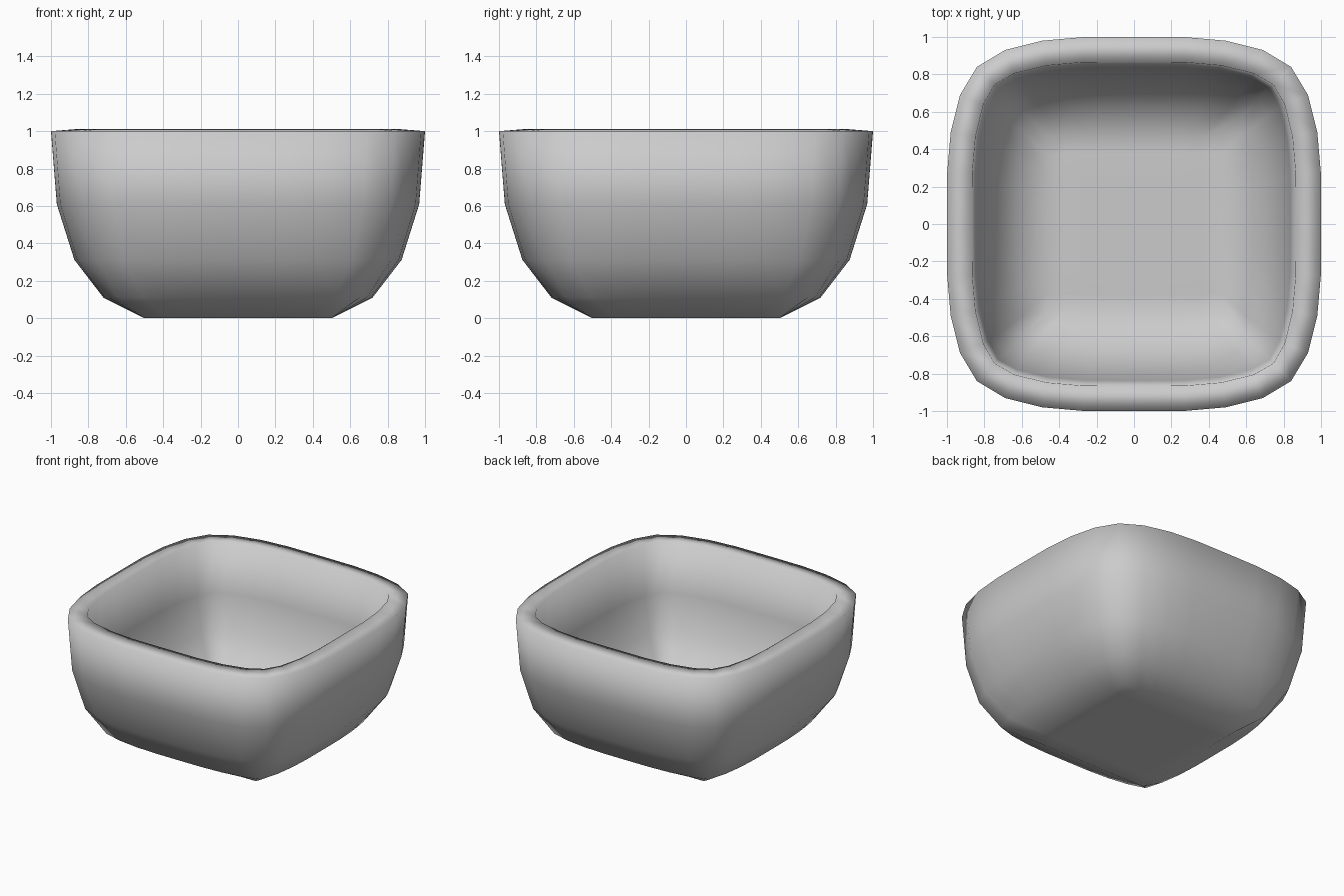
import bpy, bmesh

if "Cube" in bpy.data.objects:
    bpy.data.objects.remove(bpy.data.objects["Cube"])

# Half of one rim side, from the middle to the corner, and matching foot edge
rim_half = [(0, 1.0), (0.275, 0.999), (0.49, 0.98), (0.69, 0.93), (0.84, 0.84)]
foot_half = [(0.125 * i, 0.5) for i in range(5)]


def full_loop(half):
    """Mirror the half side, then turn it around the four sides."""
    side = [(-x, y) for x, y in half[:0:-1]] + list(half[:-1])
    pts = []
    for _ in range(4):
        pts += side
        side = [(y, -x) for x, y in side]
    return pts


rim, foot = full_loop(rim_half), full_loop(foot_half)
n = len(rim)
bm = bmesh.new()

# Curved walls, blending the square foot into the rounded rim
rings = []
for j in range(5):
    t = j / 4
    q = 1 - (1 - t) ** 2
    z = 0.25 * t + 0.75 * t * t
    rings.append([bm.verts.new((a + (c - a) * q, b + (d - b) * q, z))
                  for (a, b), (c, d) in zip(foot, rim)])
for lo, hi in zip(rings, rings[1:]):
    for i in range(n):
        k = (i + 1) % n
        bm.faces.new((lo[i], lo[k], hi[k], hi[i]))

# Flat floor as a grid sharing the foot loop
grid = {(round(v.co.x * 8), round(v.co.y * 8)): v for v in rings[0]}
for x in range(-4, 5):
    for y in range(-4, 5):
        if (x, y) not in grid:
            grid[x, y] = bm.verts.new((x / 8, y / 8, 0))
for x in range(-4, 4):
    for y in range(-4, 4):
        bm.faces.new((grid[x, y], grid[x, y + 1], grid[x + 1, y + 1], grid[x + 1, y]))

# Outward normals: the floor must face down
bmesh.ops.recalc_face_normals(bm, faces=bm.faces[:])
if grid[0, 0].link_faces[0].normal.z > 0:
    bmesh.ops.reverse_faces(bm, faces=bm.faces[:])
for f in bm.faces:
    f.smooth = True

mesh = bpy.data.meshes.new("bowl")
bm.to_mesh(mesh)
bm.free()
bowl = bpy.data.objects.new("bowl", mesh)
bpy.context.collection.objects.link(bowl)

# Wall thickness, grown inwards
shell = bowl.modifiers.new("thickness", 'SOLIDIFY')
shell.thickness = 0.135
shell.offset = -1
